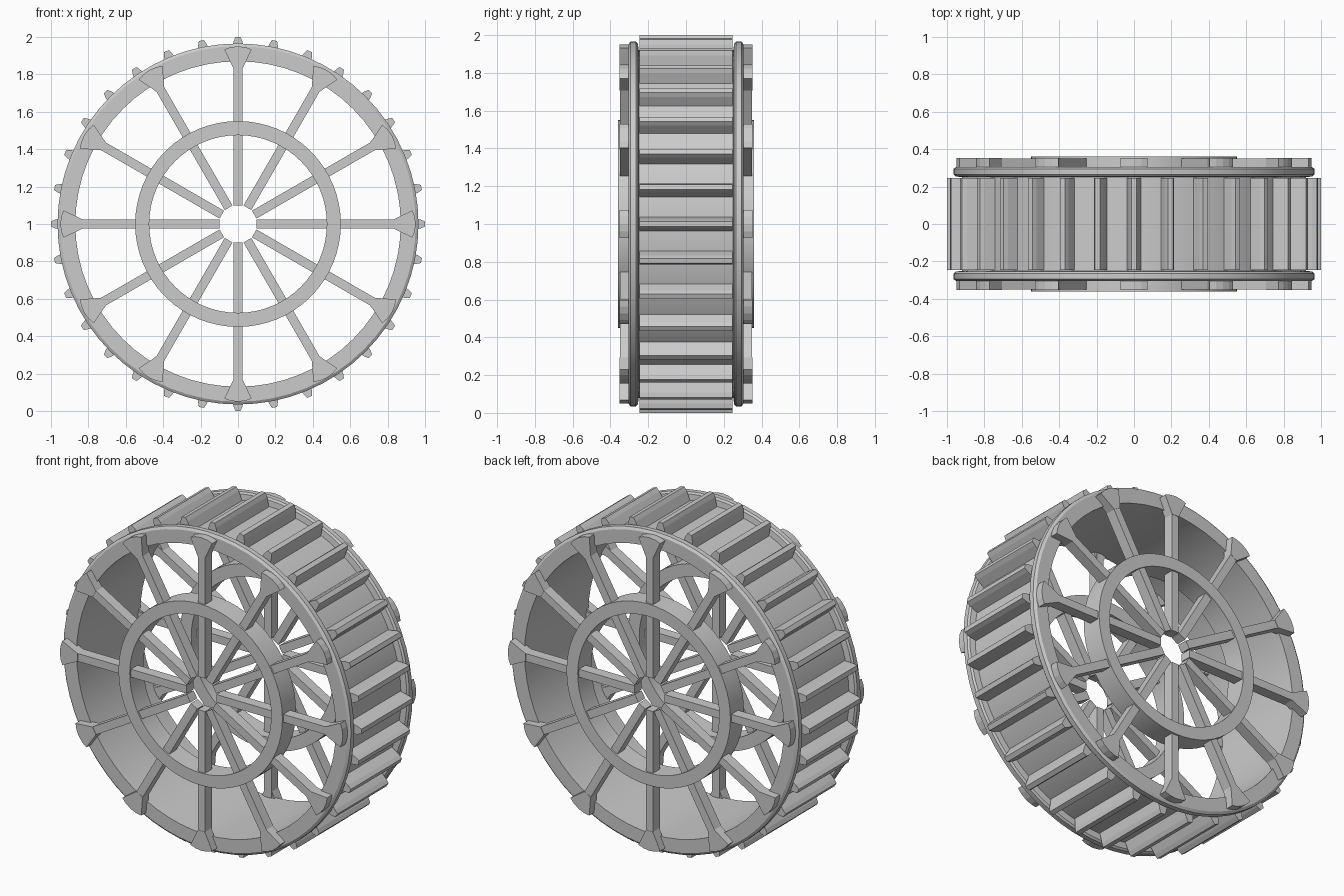
import bpy, bmesh, math
from mathutils import Matrix

if "Cube" in bpy.data.objects:
    bpy.data.objects.remove(bpy.data.objects["Cube"], do_unlink=True)

grey = bpy.data.materials.new("plain grey")
grey.use_nodes = True
colour = (0.6, 0.6, 0.6, 1)
grey.diffuse_color = colour
grey.node_tree.nodes["Principled BSDF"].inputs["Base Color"].default_value = colour

CENTRE = Matrix.Translation((0, 0, 1))


def finish(name, bm, smooth=False):
    bmesh.ops.recalc_face_normals(bm, faces=bm.faces)
    mesh = bpy.data.meshes.new(name)
    bm.to_mesh(mesh)
    bm.free()
    mesh.materials.append(grey)
    obj = bpy.data.objects.new(name, mesh)
    bpy.context.collection.objects.link(obj)
    if smooth:
        bpy.ops.object.select_all(action='DESELECT')
        obj.select_set(True)
        bpy.context.view_layer.objects.active = obj
        bpy.ops.object.shade_smooth_by_angle(angle=math.radians(30))
    return obj


def lathe(name, profile, segments=64):
    """Spin a closed (radius, y) profile about the axle."""
    bm = bmesh.new()
    rings = []
    for i in range(segments):
        a = math.tau * i / segments
        rings.append([bm.verts.new(CENTRE @ Matrix.Rotation(a, 4, 'Y').to_3x3().to_4x4()
                                   @ Matrix.Translation((0, y, r)).to_translation())
                      for r, y in profile])
    n = len(profile)
    for i in range(segments):
        a, b = rings[i], rings[(i + 1) % segments]
        for j in range(n):
            k = (j + 1) % n
            bm.faces.new((a[j], a[k], b[k], b[j]))
    return finish(name, bm, True)


def radial_prisms(name, half_outline, y0, y1, count):
    """Repeat a symmetric (half width, radius) outline, extruded along the axle."""
    outline = half_outline + [(-w, r) for w, r in reversed(half_outline) if w > 0]
    bm = bmesh.new()
    for i in range(count):
        turn = CENTRE @ Matrix.Rotation(math.tau * i / count, 4, 'Y')
        verts = [bm.verts.new((x, y0, r)) for x, r in outline]
        face = bm.faces.new(verts)
        out = bmesh.ops.extrude_face_region(bm, geom=[face])["geom"]
        far = [v for v in out if isinstance(v, bmesh.types.BMVert)]
        bmesh.ops.translate(bm, vec=(0, y1 - y0, 0), verts=far)
        bmesh.ops.transform(bm, matrix=turn, verts=verts + far)
    return finish(name, bm)


# Drum with a raised, softly chamfered flange along each edge
flange = [(0.87, 0.305), (0.95, 0.305), (0.965, 0.295),
          (0.965, 0.265), (0.955, 0.255), (0.92, 0.25)]
lathe("rim_drum", flange + [(r, -y) for r, y in reversed(flange)])

# Tapered tread bars across the drum
radial_prisms("tread_bars", [(0.04, 0.9), (0.024, 0.975), (0.014, 1.0)],
              -0.245, 0.245, 32)

# Spokes, flared feet and inner ring on both sides
for side, s in (("front", -1), ("back", 1)):
    radial_prisms(side + "_spokes", [(0.024, 0.1), (0.024, 0.9)], s * 0.285, s * 0.35, 12)
    radial_prisms(side + "_spoke_feet",
                  [(0.024, 0.83), (0.073, 0.933), (0.04, 0.945), (0, 0.95)],
                  s * 0.29, s * 0.352, 12)
    lathe(side + "_inner_ring",
          [(r, s * y) for r, y in ((0.475, 0.23), (0.55, 0.23), (0.55, 0.36), (0.475, 0.36))])
